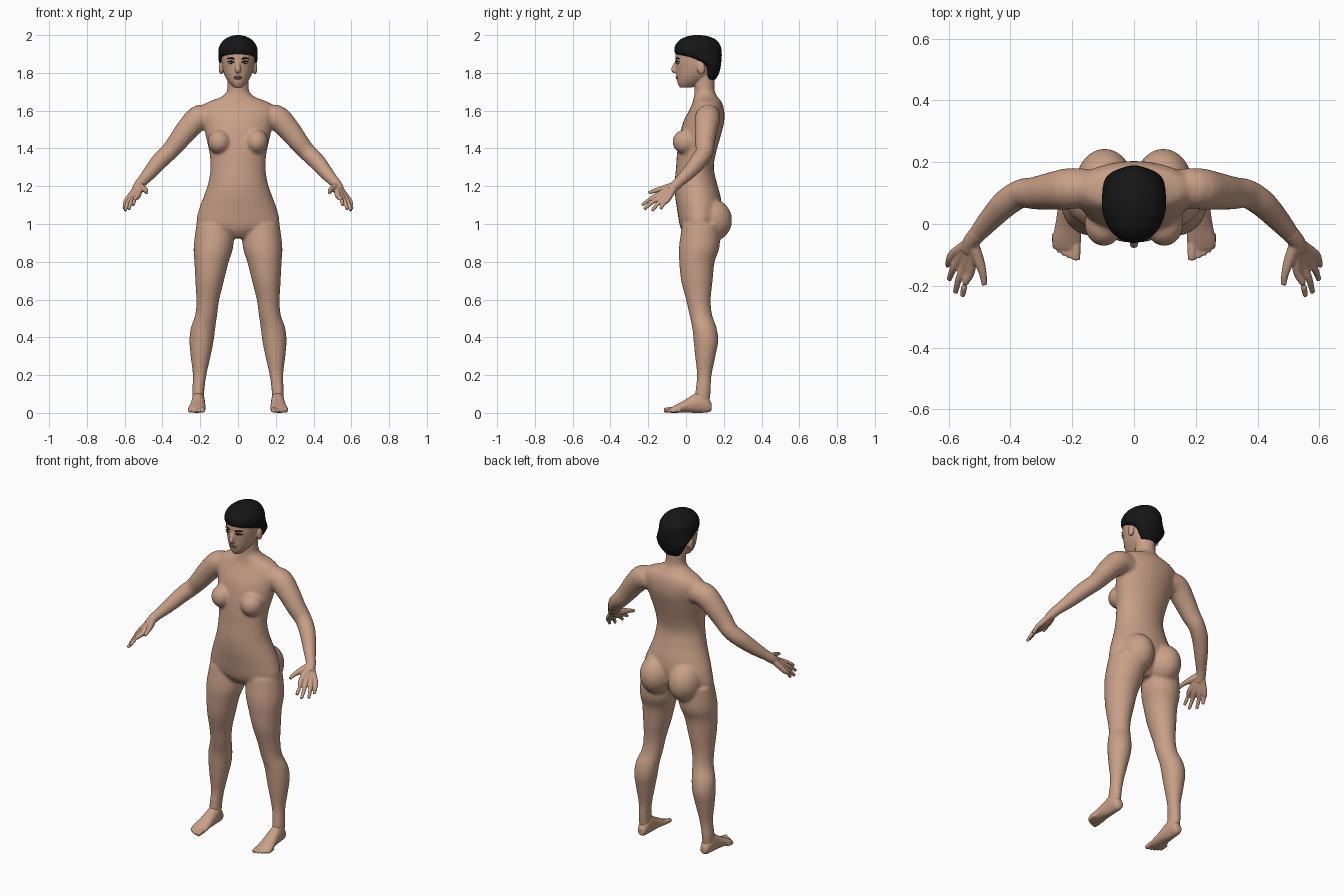
import bpy, bmesh, math
from mathutils import Vector, Matrix

cube = bpy.data.objects.get("Cube")
if cube:
    bpy.data.objects.remove(cube, do_unlink=True)


def material(name, r, g, b):
    m = bpy.data.materials.new(name)
    m.use_nodes = True
    m.diffuse_color = (r, g, b, 1)
    bsdf = m.node_tree.nodes["Principled BSDF"]
    bsdf.inputs["Base Color"].default_value = (r, g, b, 1)
    bsdf.inputs["Roughness"].default_value = 0.7
    return m


SKIN = material("skin", 0.58, 0.35, 0.245)
HAIR = material("black_hair", 0.008, 0.008, 0.008)
WHITE = material("eye_white", 0.6, 0.55, 0.5)
IRIS = material("dark_iris", 0.03, 0.015, 0.01)
LIPS = material("lips", 0.42, 0.2, 0.15)


def refine(rows, steps=4):
    """Catmull-Rom interpolation of rows of numbers."""
    rows = [Vector(r) for r in rows]
    pad = [rows[0]] + rows + [rows[-1]]
    out = []
    for a, b, c, d in zip(pad, pad[1:], pad[2:], pad[3:]):
        for k in range(steps):
            t = k / steps
            out.append(b + (c - a) * (t / 2) + (a * 2 - b * 5 + c * 4 - d) * (t * t / 2)
                       + (b * 3 - a - c * 3 + d) * (t ** 3 / 2))
    return out + [rows[-1]]


def skin_rings(bm, rings, sides=28):
    loops = []
    for c, u, v in rings:
        angles = [math.tau * i / sides for i in range(sides)]
        loops.append([bm.verts.new(c + u * math.cos(a) + v * math.sin(a)) for a in angles])
    for lo, hi in zip(loops, loops[1:]):
        for i in range(sides):
            j = (i + 1) % sides
            bm.faces.new((lo[i], lo[j], hi[j], hi[i]))
    bm.faces.new(loops[0][::-1])
    bm.faces.new(loops[-1])


def upright(bm, rows):
    """Rows: height, centre x, half width, front y, back y."""
    skin_rings(bm, [(Vector((x, (f + b) / 2, z)), Vector((w, 0, 0)), Vector((0, (b - f) / 2, 0)))
                    for z, x, w, f, b in refine(rows)])


def lengthwise(bm, rows):
    """Rows: y, centre x, half width, bottom z, top z."""
    skin_rings(bm, [(Vector((x, y, (lo + hi) / 2)), Vector((w, 0, 0)), Vector((0, 0, (hi - lo) / 2)))
                    for y, x, w, lo, hi in refine(rows)])


def limb(bm, rows, sides=16):
    """Rows: x, y, z, radius along a curved path."""
    pts = refine(rows)
    rings = []
    for i, p in enumerate(pts):
        t = (pts[min(i + 1, len(pts) - 1)] - pts[max(i - 1, 0)]).xyz.normalized()
        side = t.cross(Vector((0.3, 1, 0.2))).normalized()
        if abs(t.y) > 0.8:
            side = t.cross(Vector((0, 0, 1))).normalized()
        rings.append((p.xyz, side * p.w, t.cross(side) * p.w))
    skin_rings(bm, rings, sides)


def ball(bm, centre, radii):
    m = Matrix.Translation(centre) @ Matrix.Diagonal((*radii, 1))
    bmesh.ops.create_uvsphere(bm, u_segments=24, v_segments=16, radius=1, matrix=m)


def mirror(bm):
    geo = bmesh.ops.duplicate(bm, geom=bm.verts[:] + bm.edges[:] + bm.faces[:])["geom"]
    for v in geo:
        if isinstance(v, bmesh.types.BMVert):
            v.co.x *= -1


def finish(name, bm, mat, voxel=0, relax=0, subdiv=0):
    bmesh.ops.recalc_face_normals(bm, faces=bm.faces)
    for f in bm.faces:
        f.smooth = True
    me = bpy.data.meshes.new(name)
    bm.to_mesh(me)
    bm.free()
    me.materials.append(mat)
    ob = bpy.data.objects.new(name, me)
    bpy.context.collection.objects.link(ob)
    if voxel:
        mod = ob.modifiers.new("Blend", "REMESH")
        mod.mode = "VOXEL"
        mod.voxel_size = voxel
        mod.use_smooth_shade = True
        mod = ob.modifiers.new("Relax", "SMOOTH")
        mod.factor, mod.iterations = 0.5, relax
    if subdiv:
        ob.modifiers.new("Round", "SUBSURF").levels = subdiv
    return ob


# Body: legs, arms, chest and seat on both sides, then the trunk
bm = bmesh.new()
upright(bm, [(1.0, .12, .1, -.02, .18), (.88, .13, .105, -.037, .178), (.8, .14, .091, -.036, .152),
             (.7, .15, .076, -.026, .141), (.6, .16, .061, 0, .131), (.52, .168, .058, .018, .138),
             (.45, .185, .065, .033, .162), (.38, .193, .064, .04, .171), (.3, .198, .053, .048, .156),
             (.2, .203, .036, .058, .136), (.12, .21, .032, .05, .131), (.05, .21, .03, .04, .125)])
limb(bm, [(.12, .12, 1.56, .055), (.2, .115, 1.565, .067), (.265, .107, 1.505, .061),
          (.32, .1, 1.435, .053), (.365, .098, 1.382, .047), (.415, .067, 1.333, .045),
          (.47, .01, 1.268, .037), (.525, -.055, 1.205, .025)], 24)
ball(bm, (.098, 0, 1.435), (.062, .072, .066))
ball(bm, (.095, .132, 1.02), (.093, .112, .115))
mirror(bm)
upright(bm, [(.925, 0, .06, .01, .12), (.96, 0, .15, -.02, .15), (1.0, 0, .218, -.035, .175),
             (1.08, 0, .206, -.048, .19), (1.15, 0, .18, -.058, .182), (1.22, 0, .157, -.06, .163),
             (1.3, 0, .146, -.053, .147), (1.38, 0, .152, -.047, .16), (1.46, 0, .17, -.035, .182),
             (1.54, 0, .187, -.015, .202), (1.6, 0, .2, .015, .202), (1.643, 0, .165, .035, .19),
             (1.668, 0, .1, .04, .172), (1.7, 0, .06, .045, .153), (1.76, 0, .056, .04, .15)])
finish("body", bm, SKIN, 0.008, 8)

# Head with nose and ears
bm = bmesh.new()
ball(bm, (.09, .08, 1.825), (.012, .022, .034))
mirror(bm)
upright(bm, [(1.722, 0, .022, -.032, .03), (1.745, 0, .045, -.045, .08), (1.78, 0, .068, -.05, .13),
             (1.82, 0, .081, -.053, .155), (1.87, 0, .088, -.056, .165), (1.92, 0, .088, -.05, .168),
             (1.96, 0, .07, -.02, .15), (1.982, 0, .035, .02, .1)])
limb(bm, [(0, -.045, 1.87, .008), (0, -.059, 1.838, .011), (0, -.064, 1.816, .015),
          (0, -.05, 1.805, .01)])
upright(bm, [(1.66, 0, .055, .055, .145), (1.72, 0, .055, .045, .15), (1.79, 0, .055, .04, .15)])
finish("head", bm, SKIN, 0.005, 5)

# Cropped hair with a raised front fringe and a low nape
bm = bmesh.new()
upright(bm, [(1.762, 0, .045, .1, .155), (1.8, 0, .075, .1, .176), (1.84, 0, .096, .085, .185),
             (1.868, 0, .103, .02, .188), (1.886, 0, .104, -.03, .19), (1.903, 0, .105, -.058, .19),
             (1.94, 0, .1, -.06, .185), (1.974, 0, .076, -.035, .162), (1.993, 0, .042, .005, .12),
             (2.0, 0, .012, .04, .08)])
finish("hair", bm, HAIR, subdiv=1)

# Facial details
for name, mat, centre, radii in [("eyes", WHITE, (.036, -.04, 1.853), (.016, .012, .006)),
                                 ("irises", IRIS, (.036, -.047, 1.853), (.006, .007, .006))]:
    bm = bmesh.new()
    ball(bm, centre, radii)
    mirror(bm)
    finish(name, bm, mat)
bm = bmesh.new()
for z, r in ((1.876, .004), (1.86, .003)):
    limb(bm, [(.018, -.052, z - .003, r), (.038, -.047, z + .002, r), (.058, -.035, z - .002, r * .6)], 8)
mirror(bm)
finish("brows_and_lashes", bm, HAIR)
bm = bmesh.new()
for z in (1.779, 1.771):
    ball(bm, (0, -.046, z), (.022, .009, .005))
finish("lips", bm, LIPS)

# Hands and feet
wrist = (.525, -.055, 1.205)
knuckle_a, knuckle_b = Vector((.528, -.148, 1.153)), Vector((.583, -.096, 1.132))
tips = [(.555, -.233, 1.1), (.578, -.222, 1.078), (.598, -.18, 1.07), (.603, -.135, 1.08)]
toes = [(.187, -.117, .014), (.208, -.11, .011), (.225, -.102, .0105), (.24, -.092, .01), (.255, -.079, .01)]
for side in ("left", "right"):
    hand, foot = bmesh.new(), bmesh.new()
    limb(hand, [(.5, -.025, 1.235, .029), (*wrist, .027), (.54, -.085, 1.178, .024)])
    for i, tip in enumerate(tips):
        k = knuckle_a.lerp(knuckle_b, i / 3)
        mid = k.lerp(Vector(tip), 0.5) + Vector((.004, 0, .005))
        limb(hand, [(*wrist, .018), (*k, .0155), (*mid, .0115), (*tip, .0085)])
    limb(hand, [(*wrist, .02), (.503, -.115, 1.188, .018), (.489, -.16, 1.178, .0125),
                (.484, -.197, 1.165, .009)])
    lengthwise(foot, [(.135, .208, .018, .012, .05), (.115, .209, .028, .002, .085),
                      (.08, .21, .034, 0, .115), (.04, .211, .037, 0, .098), (-.01, .214, .042, .002, .066),
                      (-.055, .218, .047, 0, .042), (-.082, .217, .04, 0, .027)])
    for x, tip, r in toes:
        limb(foot, [(x, tip + .05, r + .005, r), (x, tip + .02, r + .002, r), (x, tip, r, r * .85)])
    for name, bm in (("hand", hand), ("foot", foot)):
        if side == "right":
            for v in bm.verts:
                v.co.x *= -1
        finish(side + "_" + name, bm, SKIN, 0.004, 3)
